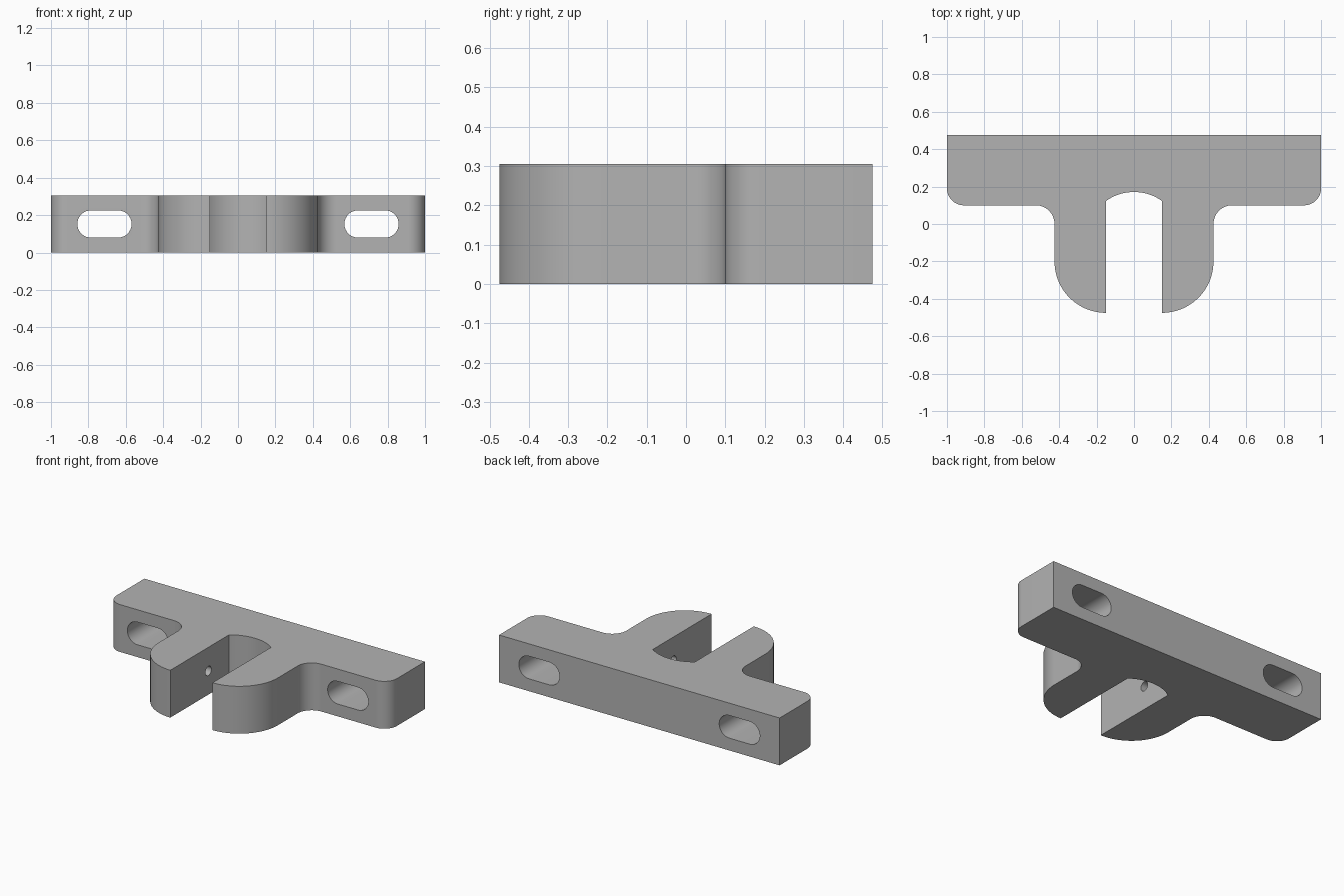
import bpy, bmesh, math
from mathutils import Matrix

HEIGHT = 0.305
MID = HEIGHT / 2

cube = bpy.data.objects.get("Cube")
if cube:
    bpy.data.objects.remove(cube, do_unlink=True)

grey = bpy.data.materials.new("plain grey")
grey.use_nodes = True
colour = (0.45, 0.45, 0.45, 1)
grey.diffuse_color = colour
grey.node_tree.nodes["Principled BSDF"].inputs["Base Color"].default_value = colour


def arc(cx, cy, r, start, end, steps=20):
    angles = [math.radians(start + (end - start) * i / steps) for i in range(steps + 1)]
    return [(cx + r * math.cos(a), cy + r * math.sin(a)) for a in angles]


def prism(name, outline, depth, matrix=Matrix()):
    """Extrude a closed outline along local z and place it with a matrix."""
    bm = bmesh.new()
    base = bm.faces.new([bm.verts.new((x, y, 0)) for x, y in outline])
    top = bmesh.ops.extrude_face_region(bm, geom=[base])["geom"]
    bmesh.ops.translate(bm, vec=(0, 0, depth),
                        verts=[v for v in top if isinstance(v, bmesh.types.BMVert)])
    bmesh.ops.transform(bm, matrix=matrix, verts=bm.verts)
    bmesh.ops.recalc_face_normals(bm, faces=bm.faces)
    mesh = bpy.data.meshes.new(name)
    bm.to_mesh(mesh)
    bm.free()
    mesh.materials.append(grey)
    obj = bpy.data.objects.new(name, mesh)
    bpy.context.collection.objects.link(obj)
    return obj


# Forked bracket: half outline from the back corner round to the slot floor
PIN_Y = -0.087
slot_angle = math.degrees(math.asin(0.15 / 0.258))
half = [(1, 0.475)]
half += arc(0.91, 0.19, 0.09, 0, -90)             # rounded plate corner
half += arc(0.525, 0.0, 0.1, 90, 180)             # fillet into the arm
half += arc(0.15, -0.2, 0.275, 0, -90, 28)        # rounded arm tip
half += arc(0, PIN_Y, 0.258, 90 - slot_angle, 90)  # curved slot floor
mirrored = [(-x, y) for x, y in reversed(half[:-1])]
bracket = prism("forked_bracket", half + mirrored, HEIGHT)

# Cutters: long mounting slots through the plate and blind pin holes in the arms
cutters = []
for side in (-1, 1):
    oblong = arc(0.072, 0, 0.073, -90, 90) + arc(-0.072, 0, 0.073, 90, 270)
    place = Matrix.Translation((side * 0.714, 0.6, MID)) @ Matrix.Rotation(math.pi / 2, 4, "X")
    cutters.append(prism("mounting_slot_cutter", oblong, 0.7, place))
    place = Matrix.Translation((side * 0.1, PIN_Y, MID)) @ Matrix.Rotation(side * math.pi / 2, 4, "Y")
    cutters.append(prism("pin_hole_cutter", arc(0, 0, 0.03, 0, 345, 23), 0.2, place))

for cutter in cutters:
    cutter.hide_render = True
    cut = bracket.modifiers.new(cutter.name, "BOOLEAN")
    cut.operation = "DIFFERENCE"
    cut.solver = "EXACT"
    cut.object = cutter

# Bake the cuts, then drop the cutters
bpy.context.view_layer.update()
graph = bpy.context.evaluated_depsgraph_get()
result = bpy.data.meshes.new_from_object(bracket.evaluated_get(graph))
bracket.modifiers.clear()
bracket.data = result
for cutter in cutters:
    bpy.data.objects.remove(cutter, do_unlink=True)

bpy.ops.object.select_all(action="DESELECT")
bracket.select_set(True)
bpy.context.view_layer.objects.active = bracket
bpy.ops.object.shade_smooth_by_angle(angle=math.radians(30))
